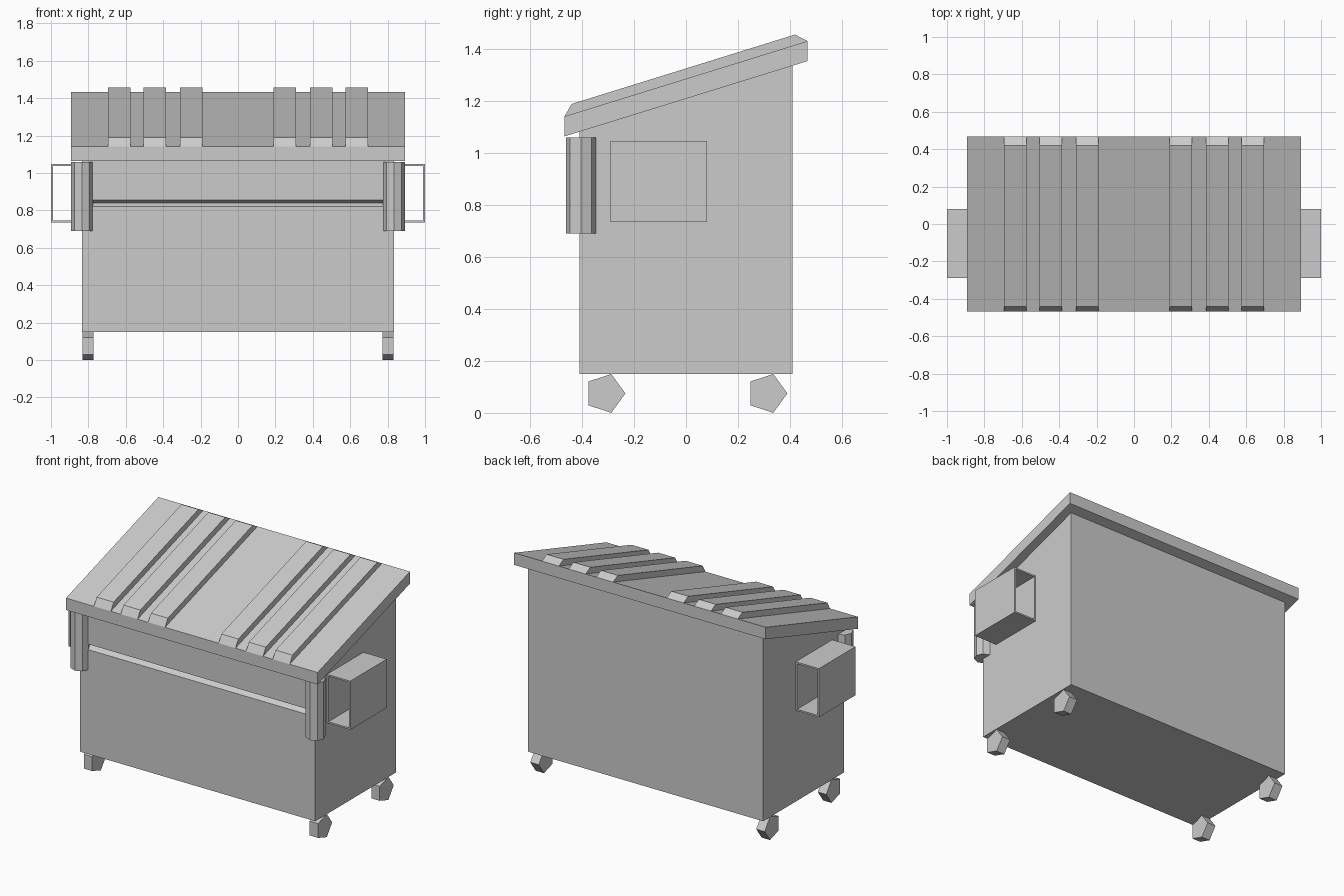
import bpy
import bmesh
from math import cos, sin, tau

cube = bpy.data.objects.get("Cube")
if cube:
    bpy.data.objects.remove(cube, do_unlink=True)

GREY = (0.6, 0.6, 0.6, 1)
mat = bpy.data.materials.new("plain grey")
mat.use_nodes = True
mat.diffuse_color = GREY
bsdf = mat.node_tree.nodes["Principled BSDF"]
bsdf.inputs["Base Color"].default_value = GREY
bsdf.inputs["Roughness"].default_value = 0.8


def finish(name, bm):
    bmesh.ops.recalc_face_normals(bm, faces=bm.faces)
    mesh = bpy.data.meshes.new(name)
    bm.to_mesh(mesh)
    bm.free()
    mesh.materials.append(mat)
    obj = bpy.data.objects.new(name, mesh)
    bpy.context.collection.objects.link(obj)
    return obj


def prism(name, points, offset):
    """Extrude a flat polygon of 3D points along an offset."""
    bm = bmesh.new()
    face = bm.faces.new([bm.verts.new(p) for p in points])
    ext = bmesh.ops.extrude_face_region(bm, geom=[face], use_keep_orig=True)
    moved = [v for v in ext["geom"] if isinstance(v, bmesh.types.BMVert)]
    bmesh.ops.translate(bm, verts=moved, vec=offset)
    return finish(name, bm)


def side_profile(name, yz, x0, x1):
    return prism(name, [(x0, y, z) for y, z in yz], (x1 - x0, 0, 0))


def ring(n, radius):
    return [(radius * cos(tau * i / n), radius * sin(tau * i / n)) for i in range(n)]


# Bin body with a sloping top and a V groove across the front
side_profile("bin_body", [(-0.41, 0.15), (0.41, 0.15), (0.41, 1.36), (-0.41, 1.11),
                          (-0.41, 0.855), (-0.38, 0.84), (-0.41, 0.82)], -0.835, 0.835)

# Sloping lid slab
side_profile("lid", [(-0.468, 1.065), (0.468, 1.355), (0.468, 1.432), (-0.468, 1.142)],
             -0.893, 0.893)

# Raised lid ribs with chamfered ends
rib = [(-0.468, 1.142), (0.468, 1.432), (0.42, 1.457), (-0.44, 1.19)]
for side, label in ((1, "left"), (-1, "right")):
    for i, x in enumerate((0.25, 0.445, 0.635)):
        side_profile(f"{label}_lid_rib_{i + 1}", rib, side * x - 0.06, side * x + 0.06)

    # Octagonal corner post
    prism(f"{label}_corner_post",
          [(side * 0.834 + a, -0.405 + b, 0.69) for a, b in ring(8, 0.058)], (0, 0, 0.37))

    # Fork pocket: open rectangular tube running front to back
    bm = bmesh.new()
    loops = []
    for y in (-0.29, 0.08):
        for inset in (0, 0.01):
            xa, xb = 0.835 + inset, 1.0 - inset
            za, zb = 0.735 + inset, 1.047 - inset
            loops.append([bm.verts.new((side * x, y, z))
                          for x, z in ((xa, za), (xb, za), (xb, zb), (xa, zb))])
    front_out, front_in, back_out, back_in = loops
    for a, b in ((front_out, front_in), (front_in, back_in),
                 (back_in, back_out), (back_out, front_out)):
        for i in range(4):
            j = (i + 1) % 4
            bm.faces.new((a[i], a[j], b[j], b[i]))
    finish(f"{label}_fork_pocket", bm)

    # Five-sided wheels
    for end, y in (("front", -0.312), ("back", 0.312)):
        side_profile(f"{end}_{label}_wheel",
                     [(y + a, 0.075 + b) for a, b in ring(5, 0.0785)],
                     side * 0.772, side * 0.832)
